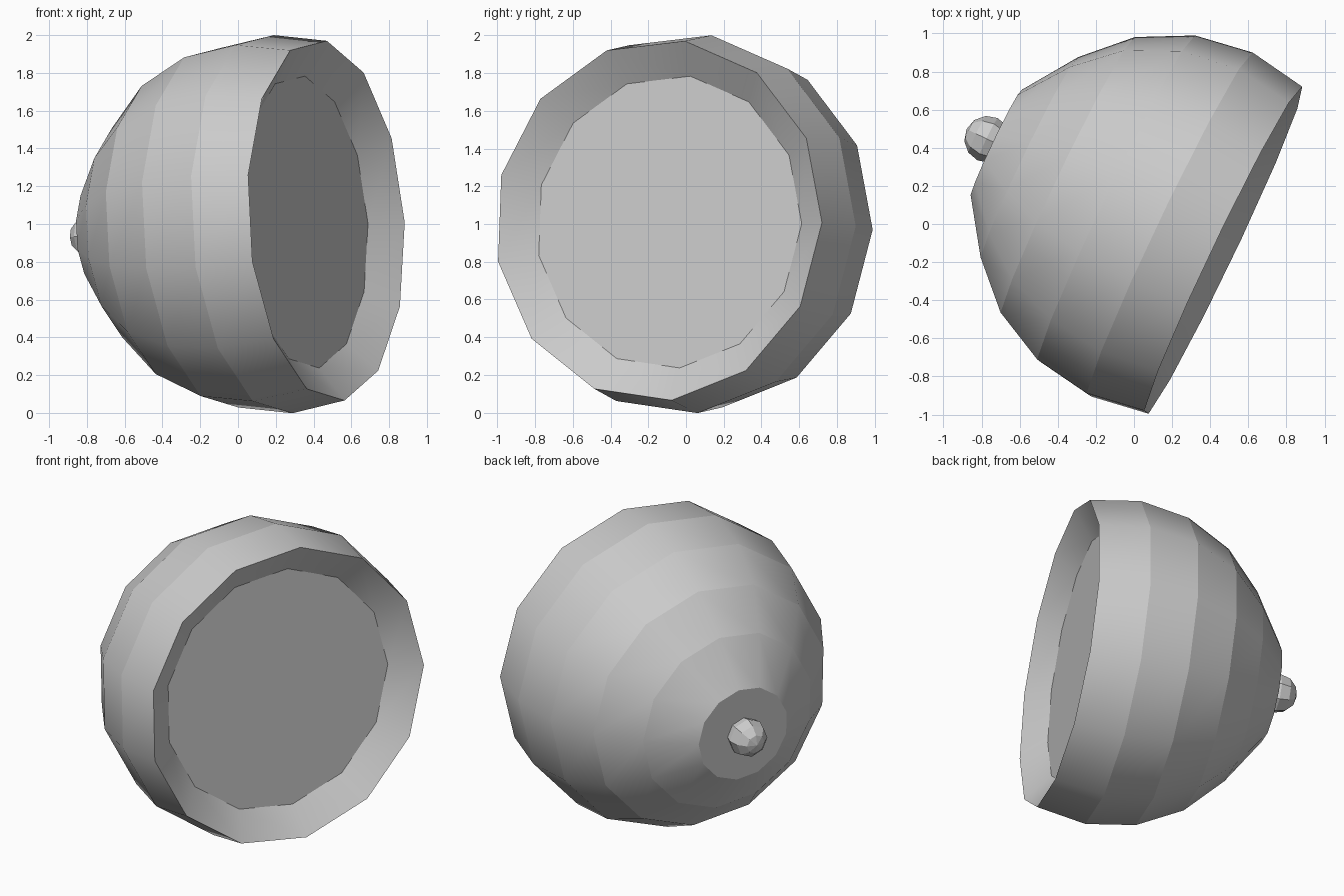
import bpy, bmesh, math
from mathutils import Vector, Matrix

if "Cube" in bpy.data.objects:
    bpy.data.objects.remove(bpy.data.objects["Cube"])

SIDES = 13
RIM = Vector((0.466, -0.145, 1.019))             # centre of the open rim
AXIS = Vector((0.900, -0.430, 0.060)).normalized()  # direction the opening faces
ACROSS = Vector((0.431, 0.902, 0)).normalized()
ACROSS = (ACROSS - AXIS * ACROSS.dot(AXIS)).normalized()
UP = AXIS.cross(ACROSS)
FRAME = Matrix.Translation(RIM) @ Matrix((ACROSS, UP, AXIS)).transposed().to_4x4()


def add_object(name, bm):
    bmesh.ops.recalc_face_normals(bm, faces=bm.faces)
    bm.transform(FRAME)
    mesh = bpy.data.meshes.new(name)
    bm.to_mesh(mesh)
    bm.free()
    obj = bpy.data.objects.new(name, mesh)
    bpy.context.collection.objects.link(obj)
    return obj


# Dome: recessed floor, rim, then sphere rings every 18 degrees and a flat end
R, MID = 1.01, -0.31
profile = [(0.78, -0.127)]
profile += [(R * math.cos(math.radians(a)), MID - R * math.sin(math.radians(a)))
            for a in (-18, 0, 18, 36, 54)]
profile += [(0.312, MID - R)]

bm = bmesh.new()
rings = []
for r, t in profile:
    rings.append([bm.verts.new((r * math.cos(2 * math.pi * i / SIDES - 0.012),
                                r * math.sin(2 * math.pi * i / SIDES - 0.012), t))
                  for i in range(SIDES)])
for a, b in zip(rings, rings[1:]):
    for i in range(SIDES):
        j = (i + 1) % SIDES
        bm.faces.new((a[i], a[j], b[j], b[i])).smooth = True
bm.faces.new(rings[0])
bm.faces.new(rings[-1])
# Smooth around each band, crisp between bands
for ring in rings:
    for i in range(SIDES):
        bm.edges.get((ring[i], ring[(i + 1) % SIDES])).smooth = False
add_object("dome_shell", bm)

# Small faceted knob at the closed end
bm = bmesh.new()
bmesh.ops.create_uvsphere(bm, u_segments=8, v_segments=6, radius=0.123,
                          matrix=Matrix.Translation((0, 0, -1.37)))
add_object("end_knob", bm)
